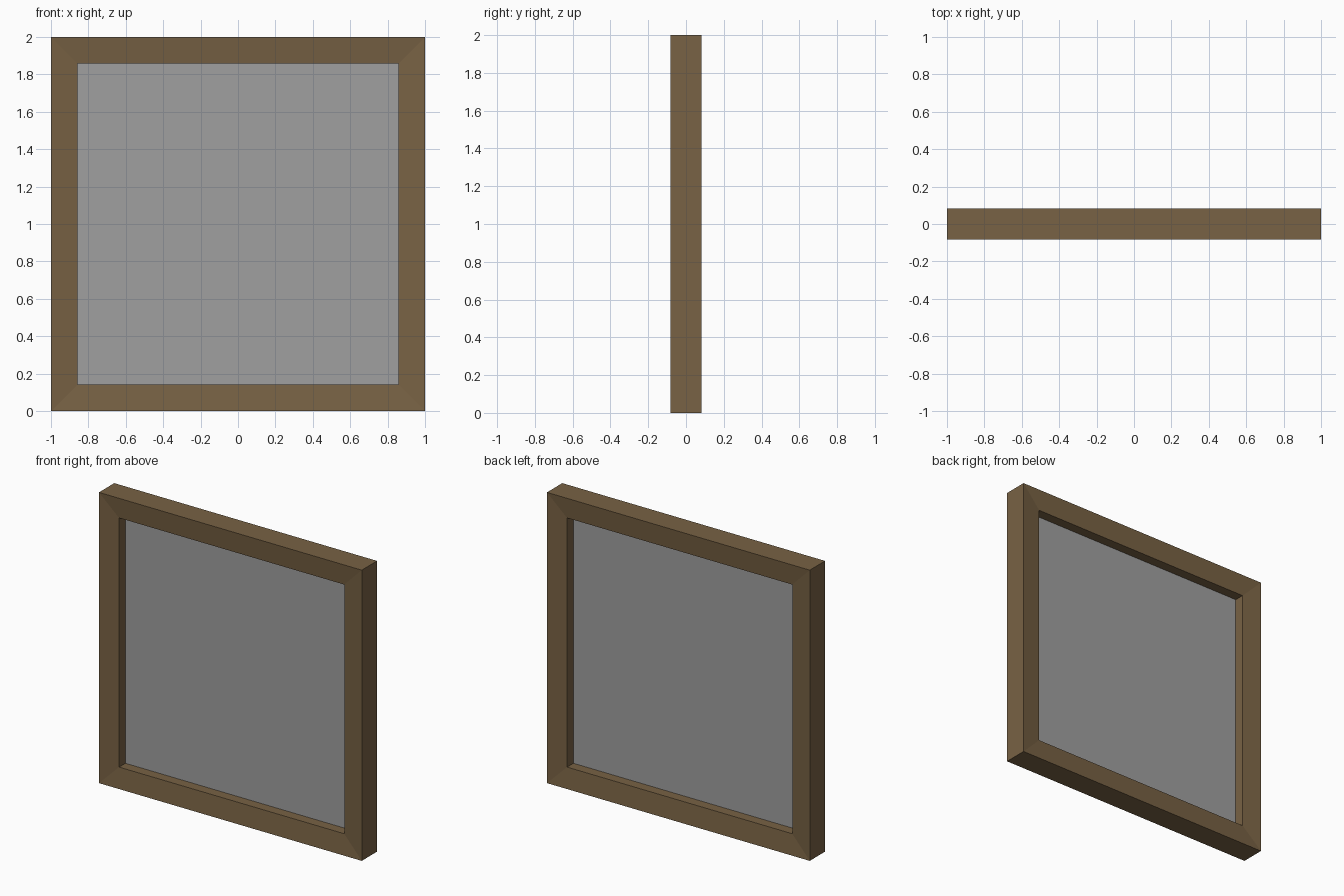
import bpy, bmesh

if "Cube" in bpy.data.objects:
    bpy.data.objects.remove(bpy.data.objects["Cube"])

OUT, INN = 1.0, 0.857      # half sizes of the outer edge and the opening
DEPTH, SLOPE = 0.083, 0.014  # half depth, recess of the inner lip


def material(name, rgb):
    m = bpy.data.materials.new(name)
    m.diffuse_color = (*rgb, 1)
    m.use_nodes = True
    m.node_tree.nodes["Principled BSDF"].inputs["Base Color"].default_value = m.diffuse_color
    return m


def add_object(name, bm, mat):
    bmesh.ops.recalc_face_normals(bm, faces=bm.faces[:])
    mesh = bpy.data.meshes.new(name)
    bm.to_mesh(mesh)
    bm.free()
    mesh.materials.append(mat)
    ob = bpy.data.objects.new(name, mesh)
    bpy.context.collection.objects.link(ob)
    return ob


def square(bm, half, y):
    """Square ring of four vertices in the xz plane, centred at z = 1."""
    return [bm.verts.new((sx * half, y, 1 + sz * half))
            for sx, sz in ((-1, -1), (1, -1), (1, 1), (-1, 1))]


# Mitred frame: cross-section swept round the square, lips sloping inward
bm = bmesh.new()
profile = [(OUT, -DEPTH), (INN, -DEPTH + SLOPE), (INN, DEPTH - SLOPE), (OUT, DEPTH)]
rings = [square(bm, h, y) for h, y in profile]
for i, a in enumerate(rings):
    b = rings[(i + 1) % len(rings)]
    for k in range(4):
        n = (k + 1) % 4
        bm.faces.new((a[k], a[n], b[n], b[k]))
add_object("window_frame", bm, material("brown wood", (0.188, 0.122, 0.058)))

# Pane in the middle of the frame
bm = bmesh.new()
bm.faces.new(square(bm, INN, 0))
add_object("pane", bm, material("grey glass", (0.35, 0.35, 0.35)))
